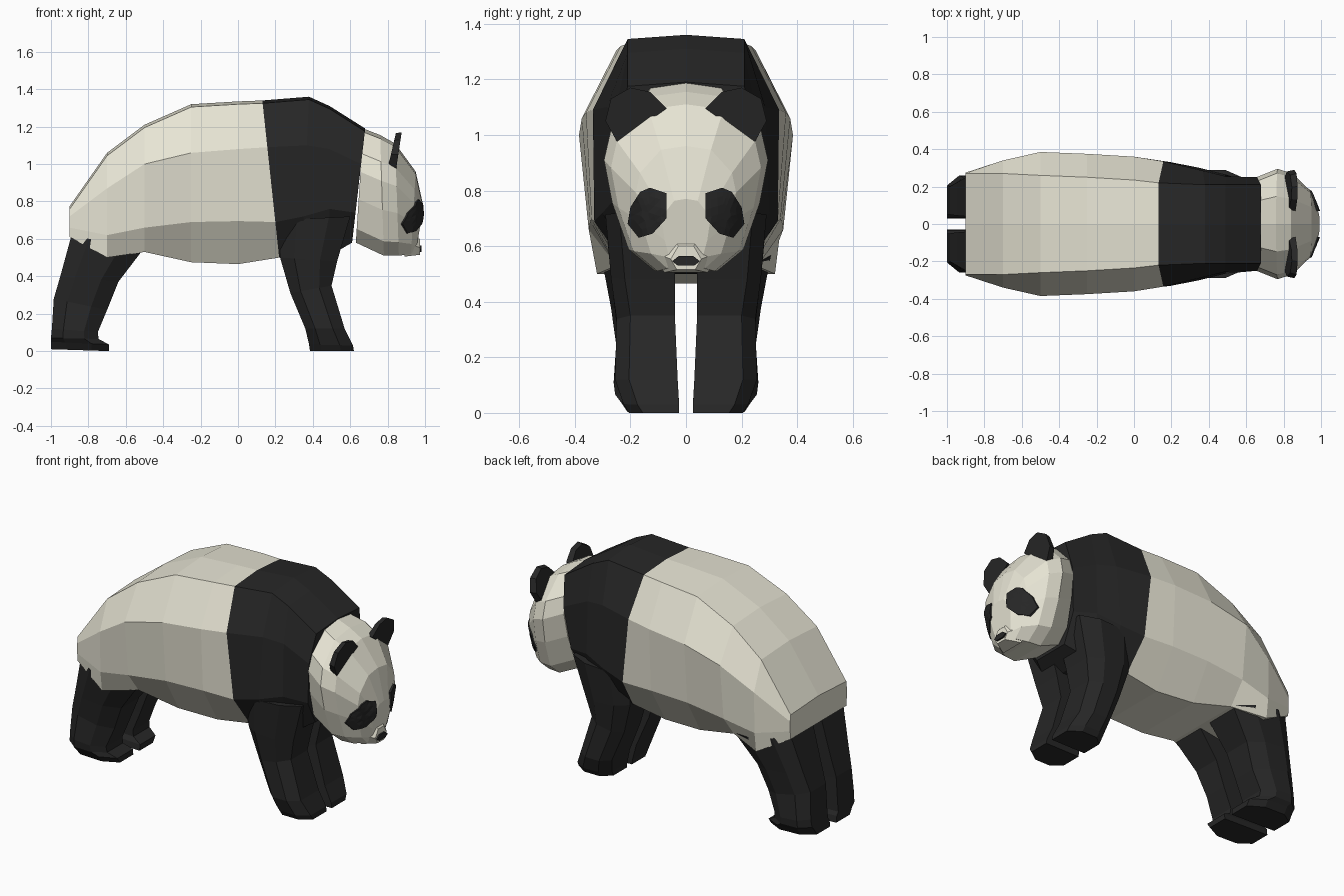
import bpy, bmesh
from mathutils import Vector
from mathutils.bvhtree import BVHTree

if "Cube" in bpy.data.objects:
    bpy.data.objects.remove(bpy.data.objects["Cube"])


def material(name, rgb):
    m = bpy.data.materials.new(name)
    m.diffuse_color = (*rgb, 1)
    m.use_nodes = True
    m.node_tree.nodes["Principled BSDF"].inputs["Base Color"].default_value = m.diffuse_color
    return m


CREAM = material("cream", (0.80, 0.78, 0.66))
BLACK = material("black", (0.02, 0.02, 0.02))


def finish(name, bm, mats):
    bmesh.ops.recalc_face_normals(bm, faces=bm.faces[:])
    me = bpy.data.meshes.new(name)
    bm.to_mesh(me)
    bm.free()
    for m in mats:
        me.materials.append(m)
    ob = bpy.data.objects.new(name, me)
    bpy.context.collection.objects.link(ob)
    return ob


def loft(name, rings, mats, split=999):
    """Skin closed rings; strips from index `split` on use the second material."""
    bm = bmesh.new()
    loops = [[bm.verts.new(p) for p in r] for r in rings]
    n = len(loops[0])
    for i, (a, b) in enumerate(zip(loops, loops[1:])):
        for k in range(n):
            f = bm.faces.new((a[k], a[(k + 1) % n], b[(k + 1) % n], b[k]))
            f.material_index = int(i >= split)
    bm.faces.new(loops[0])
    bm.faces.new(loops[-1]).material_index = int(split < len(rings))
    return finish(name, bm, mats)


def whole(half):
    """Complete a half ring that starts and ends on y = 0."""
    return half + [(x, -y, z) for x, y, z in reversed(half[1:-1])]


# Body: top x, bottom x, top z, top y, upper (y, z), middle (y, z), bottom (y, z)
stations = [
    (-.90, -.90, .775, .270, .275, .72, .275, .66, .270, .61),
    (-.70, -.70, 1.06, .270, .340, .87, .335, .62, .320, .50),
    (-.50, -.50, 1.21, .260, .385, 1.00, .350, .66, .250, .53),
    (-.25, -.25, 1.32, .250, .375, 1.06, .345, .69, .220, .475),
    (.00, .00, 1.335, .235, .360, 1.08, .340, .695, .200, .465),
    (.13, .22, 1.34, .220, .335, 1.09, .330, .69, .200, .50),
    (.38, .34, 1.36, .210, .285, 1.10, .300, .72, .200, .50),
    (.49, .49, 1.31, .210, .255, 1.08, .265, .76, .180, .51),
    (.68, .61, 1.19, .210, .250, 1.00, .220, .74, .120, .58),
]
rings = []
for xt, xb, zt, yt, yu, zu, ym, zm, yb, zb in stations:
    half = [(0, zt), (yt, zt - .015), (yu, zu), (ym, zm), (yb, zb), (0, zb)]
    rings.append(whole([(xb + (xt - xb) * (z - zb) / (zt - zb), y, z) for y, z in half]))
loft("body", rings, [CREAM, BLACK], split=5)

# Legs: back (x, z), front (x, z), inner y, outer y
rear = [
    (-.89, .62, -.51, .54, .04, .305),
    (-.95, .40, -.64, .37, .045, .27),
    (-.985, .28, -.70, .22, .05, .25),
    (-.995, .12, -.75, .10, .05, .26),
    (-1.0, .07, -.745, .065, .05, .255),
    (-1.0, .05, -.69, .035, .035, .235),
    (-1.0, .01, -.69, .00, .03, .21),
]
fore = [
    (.22, .70, .60, .72, .04, .29),
    (.225, .50, .53, .48, .04, .27),
    (.28, .31, .50, .35, .04, .25),
    (.36, .12, .57, .12, .03, .255),
    (.38, .035, .615, .03, .025, .225),
    (.385, .00, .62, .00, .025, .205),
]
for label, table in (("rear_leg", rear), ("front_leg", fore)):
    for s, side in ((1, "left"), (-1, "right")):
        rings = []
        for xb, zb, xf, zf, yi, yo in table:
            plan = [(0, yi), (0, yo - .05), (.25, yo), (.7, yo), (1, yo - .05), (1, yi)]
            rings.append([(xb + (xf - xb) * t, s * y, zb + (zf - zb) * t) for t, y in plan])
        loft(f"{label}_{side}", rings, [BLACK])

# Head: a shared outline, scaled at each station
outline = [(0, 1), (.5, .97), (.92, .78), (1, .62), (.9, .38), (.7, .12), (.38, 0), (0, 0)]
rings = []
for xt, zt, xb, zb, w in [
    (.67, 1.19, .63, .58, .25),
    (.76, 1.155, .78, .51, .295),
    (.84, 1.11, .86, .51, .27),
    (.95, .96, .925, .52, .18),
    (.992, .77, .95, .53, .085),
]:
    rings.append(whole([(xb + (xt - xb) * v, u * w, zb + (zt - zb) * v) for u, v in outline]))
head = loft("head", rings, [CREAM])

# Muzzle and nose
def snout(x, w, z0, z1):
    zm = z0 + (z1 - z0) * .45
    return whole([(x, 0, z1), (x, w * .5, z1), (x, w, zm), (x, w * .6, z0), (x, 0, z0)])


loft("muzzle", [snout(.89, .13, .505, .68), snout(.972, .055, .515, .60)], [CREAM])
loft("nose", [snout(.955, .045, .53, .565), snout(.982, .05, .53, .565)], [BLACK])

# Ears: leaning slabs, slimmer at the back
ear = [(.07, 1.095), (.13, 1.155), (.20, 1.17), (.27, 1.13), (.29, 1.05), (.245, .97)]
for s, side in ((1, "left"), (-1, "right")):
    front = [(.845 + (z - .97) * .15, s * y, z) for y, z in ear]
    back = [(.80 + (z - .97) * .22, s * (.17 + (y - .17) * .92), 1.07 + (z - 1.07) * .95)
            for y, z in ear]
    loft(f"ear_{side}", [front, back], [BLACK])

# Eye patches: draped over the face
tree = BVHTree.FromPolygons([v.co for v in head.data.vertices],
                            [p.vertices for p in head.data.polygons])
patch = [(.07, .79), (.13, .81), (.165, .795), (.20, .74), (.21, .68), (.17, .63), (.12, .645), (.07, .70)]
for s, side in ((1, "left"), (-1, "right")):
    bm = bmesh.new()
    rim = [bm.verts.new((2, s * y, z)) for y, z in patch]
    bmesh.ops.poke(bm, faces=[bm.faces.new(rim)])
    bmesh.ops.subdivide_edges(bm, edges=bm.edges[:], cuts=2, use_grid_fill=True)
    for v in bm.verts:
        hit = tree.ray_cast(v.co, Vector((-1, 0, 0)))[0]
        v.co.x = (hit.x if hit else .87) + .01
    skin = bmesh.ops.extrude_face_region(bm, geom=bm.faces[:])["geom"]
    for v in skin:
        if isinstance(v, bmesh.types.BMVert):
            v.co.x -= .03
    finish(f"eye_patch_{side}", bm, [BLACK])
